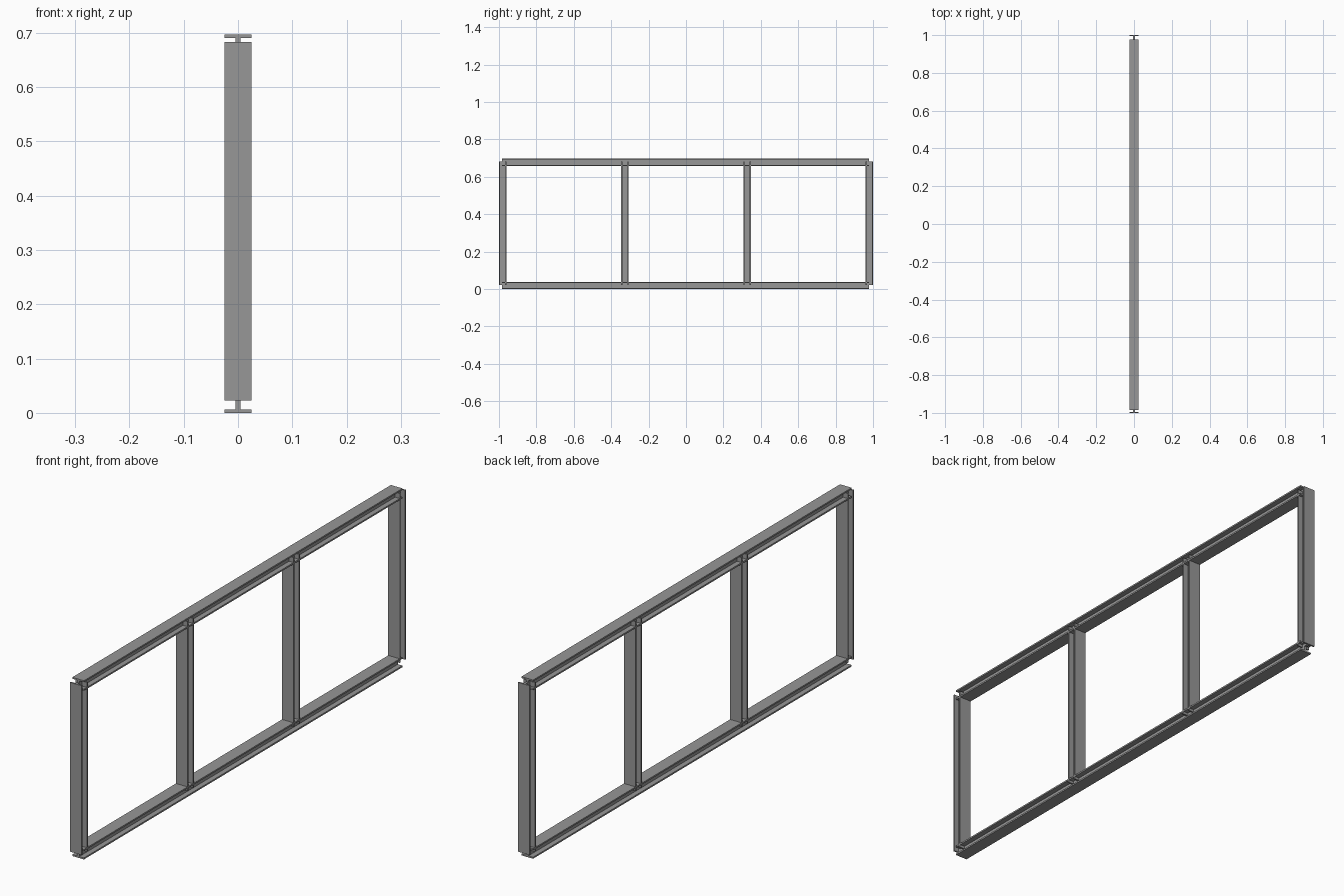
import bpy
import bmesh
from mathutils import Vector

cube = bpy.data.objects.get("Cube")
if cube:
    bpy.data.objects.remove(cube, do_unlink=True)

steel = bpy.data.materials.new("steel grey")
steel.use_nodes = True
grey = (0.31, 0.31, 0.31, 1)
steel.diffuse_color = grey
steel.node_tree.nodes["Principled BSDF"].inputs["Base Color"].default_value = grey

WIDTH, DEPTH = 0.05, 0.039      # flange width, section depth
FLANGE, WEB = 0.006, 0.01       # plate thicknesses


def i_beam(name, start, end, depth_axis):
    """Extrude an I profile, flanges spread along x, from start to end."""
    w, d = WIDTH / 2, DEPTH / 2
    t, f = WEB / 2, d - FLANGE
    half = [(w, -d), (w, -f), (t, -f), (t, f), (w, f), (w, d)]
    profile = half + [(-x, y) for x, y in reversed(half)]
    start, end, axis = Vector(start), Vector(end), Vector(depth_axis)

    bm = bmesh.new()
    section = [bm.verts.new(start + Vector((x, 0, 0)) + axis * y) for x, y in profile]
    cap = bm.faces.new(section)
    grown = bmesh.ops.extrude_face_region(bm, geom=[cap], use_keep_orig=True)
    tip = [v for v in grown["geom"] if isinstance(v, bmesh.types.BMVert)]
    bmesh.ops.translate(bm, verts=tip, vec=end - start)
    bmesh.ops.recalc_face_normals(bm, faces=bm.faces)

    mesh = bpy.data.meshes.new(name)
    bm.to_mesh(mesh)
    bm.free()
    mesh.materials.append(steel)
    obj = bpy.data.objects.new(name, mesh)
    bpy.context.collection.objects.link(obj)


# Long horizontal rails
for name, z in (("bottom_rail", DEPTH / 2), ("top_rail", 0.697 - DEPTH / 2)):
    i_beam(name, (0, -0.985, z), (0, 0.978, z), (0, 0, 1))

# Evenly spaced upright posts
reach = 1 - DEPTH / 2
for i in range(4):
    y = -reach + i * 2 * reach / 3
    i_beam(f"post_{i + 1}", (0, y, 0.023), (0, y, 0.683), (0, 1, 0))
